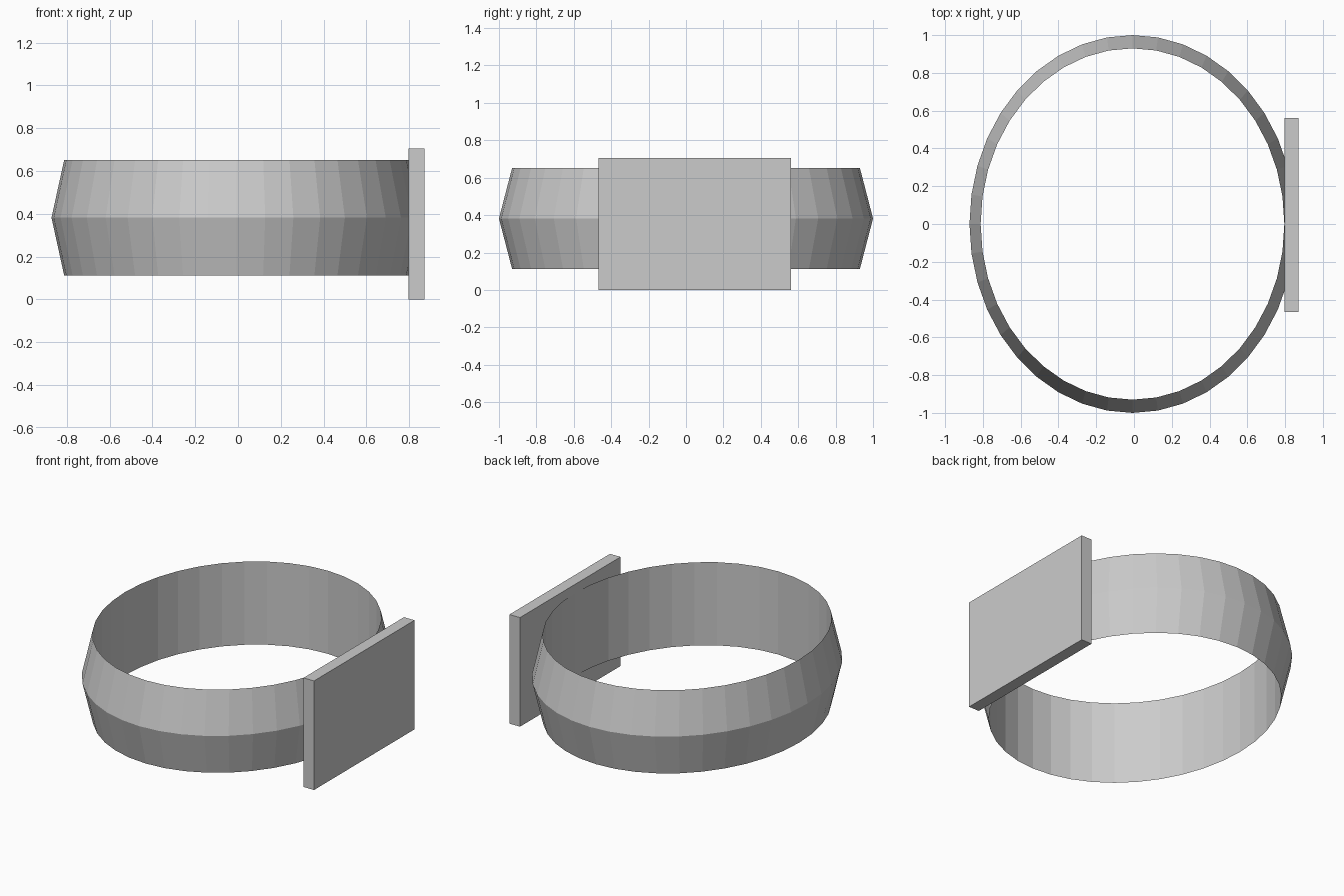
import bpy, bmesh
from math import sin, cos, tau

if "Cube" in bpy.data.objects:
    bpy.data.objects.remove(bpy.data.objects["Cube"])

SEGMENTS = 40


def make_object(name, bm):
    bmesh.ops.recalc_face_normals(bm, faces=bm.faces)
    mesh = bpy.data.meshes.new(name)
    bm.to_mesh(mesh)
    bm.free()
    obj = bpy.data.objects.new(name, mesh)
    bpy.context.collection.objects.link(obj)
    return obj


# Oval band: triangular section with a straight inner wall and an outer ridge
section = [(0.804, 0.930, 0.113), (0.863, 1.0, 0.382), (0.804, 0.930, 0.651)]
bm = bmesh.new()
rings = []
for rx, ry, z in section:
    angles = [tau * i / SEGMENTS for i in range(SEGMENTS)]
    rings.append([bm.verts.new((rx * cos(a) - 0.008, ry * sin(a), z)) for a in angles])
for k in range(3):
    lower, upper = rings[k], rings[(k + 1) % 3]
    for i in range(SEGMENTS):
        j = (i + 1) % SEGMENTS
        bm.faces.new((lower[i], lower[j], upper[j], upper[i]))
make_object("oval_band", bm)

# Flat rectangular plate on the right side of the band
low, high = (0.796, -0.467, 0.0), (0.871, 0.561, 0.706)
bm = bmesh.new()
bmesh.ops.create_cube(bm, size=1)
for v in bm.verts:
    v.co = [high[n] if v.co[n] > 0 else low[n] for n in range(3)]
make_object("face_plate", bm)
